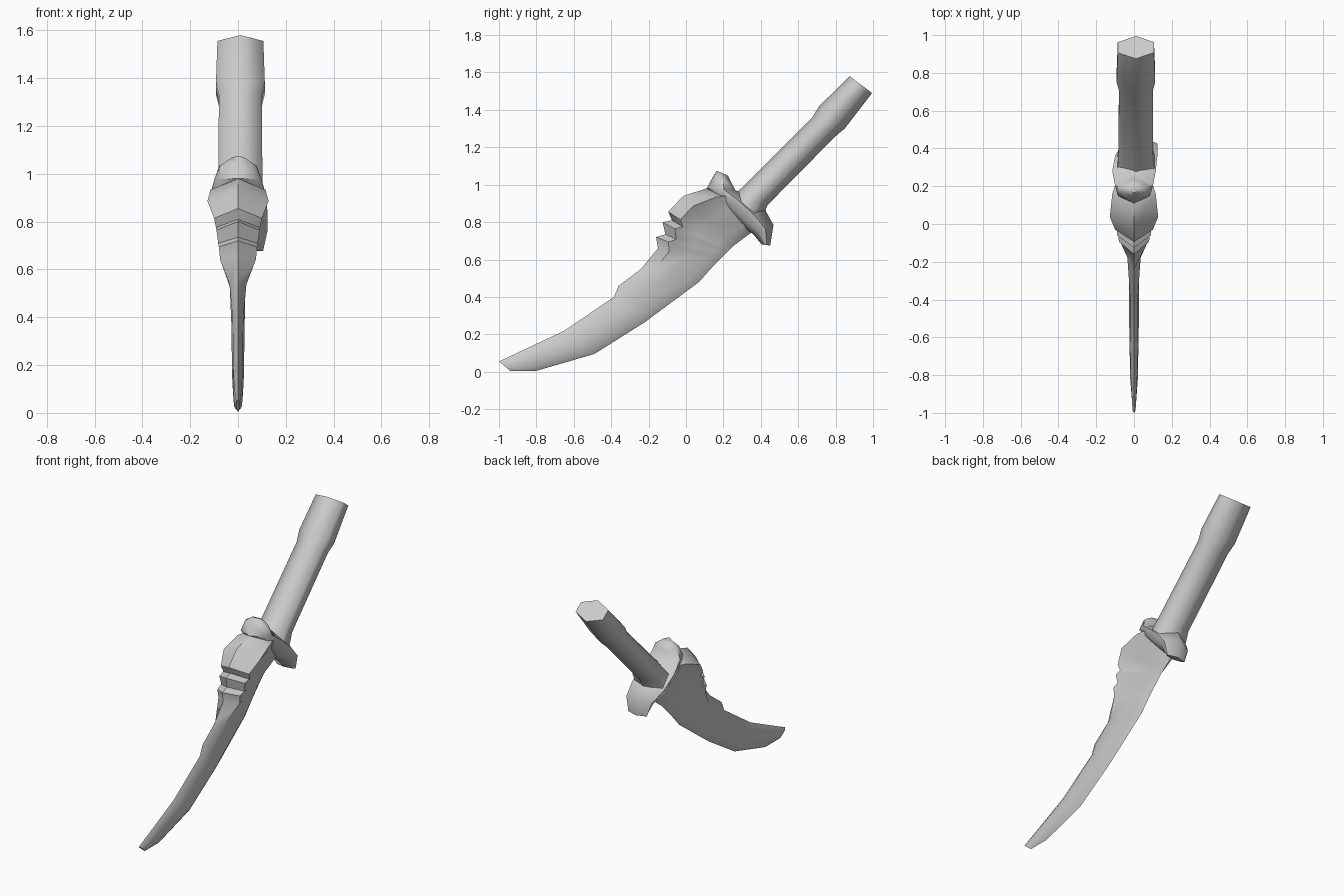
import bpy, bmesh, math
from mathutils import Vector


def ring(a, b, w, profile, cx=0.0):
    """Closed section from a to b (y, z), mirrored in x; profile = (t, width share)."""
    def pt(t, x):
        return Vector((cx + x, a[0] + (b[0] - a[0]) * t, a[1] + (b[1] - a[1]) * t))
    right = [pt(t, w * f) for t, f in profile]
    left = [pt(t, -w * f) for t, f in reversed(profile[1:-1])]
    return right + left


def loft(name, rings, angle):
    bm = bmesh.new()
    rows = [[bm.verts.new(p) for p in r] for r in rings]
    for r, s in zip(rows, rows[1:]):
        n = len(r)
        for i in range(n):
            j = (i + 1) % n
            bm.faces.new((r[i], r[j], s[j], s[i]))
    bm.faces.new(rows[0])
    bm.faces.new(rows[-1])
    bmesh.ops.recalc_face_normals(bm, faces=bm.faces)
    mesh = bpy.data.meshes.new(name)
    bm.to_mesh(mesh)
    bm.free()
    obj = bpy.data.objects.new(name, mesh)
    bpy.context.collection.objects.link(obj)
    bpy.ops.object.select_all(action='DESELECT')
    obj.select_set(True)
    bpy.context.view_layer.objects.active = obj
    bpy.ops.object.shade_smooth_by_angle(angle=math.radians(angle))
    return obj


# Curved blade: spine point, edge point, half thickness near spine, at belly
blade = [
    ((-1.00, 0.055), (-0.94, 0.005), 0.008, 0.008),
    ((-0.84, 0.13), (-0.80, 0.005), 0.016, 0.020),
    ((-0.65, 0.22), (-0.49, 0.095), 0.020, 0.025),
    ((-0.385, 0.40), (-0.22, 0.265), 0.022, 0.027),
    ((-0.36, 0.46), (-0.18, 0.295), 0.025, 0.028),
    ((-0.24, 0.55), (0.07, 0.48), 0.035, 0.030),
    ((-0.15, 0.66), (0.15, 0.57), 0.075, 0.035),
    # saw teeth on the spine
    ((-0.16, 0.72), (0.17, 0.59), 0.080, 0.036),
    ((-0.11, 0.735), (0.185, 0.605), 0.083, 0.038),
    ((-0.125, 0.80), (0.20, 0.62), 0.090, 0.040),
    ((-0.075, 0.81), (0.215, 0.635), 0.092, 0.042),
    ((-0.095, 0.855), (0.23, 0.65), 0.100, 0.044),
    ((-0.015, 0.94), (0.25, 0.67), 0.128, 0.048),
    ((0.11, 0.98), (0.35, 0.745), 0.115, 0.065),
    ((0.20, 0.98), (0.40, 0.79), 0.090, 0.070),
]
rings = []
for a, b, w, m in blade:
    k = m / w
    rings.append(ring(a, b, w, [(0, 0), (0.2, 1), (0.5, k), (0.84, k * 0.8), (1, 0)]))
loft("blade", rings, 50)

# Guard: horn at the top running down to the hook
guard = [
    ((0.165, 1.075), (0.225, 1.048), 0.03, 0.0),
    ((0.145, 1.045), (0.235, 1.025), 0.078, 0.0),
    ((0.11, 0.98), (0.265, 0.97), 0.10, 0.0),
    ((0.19, 0.88), (0.34, 0.94), 0.115, 0.0),
    ((0.28, 0.79), (0.42, 0.87), 0.112, 0.012),
    ((0.36, 0.735), (0.468, 0.785), 0.090, 0.034),
    ((0.405, 0.68), (0.45, 0.675), 0.065, 0.040),
]
loft("guard", [ring(a, b, w, [(0, 0), (0.25, 0.85), (0.6, 1), (1, 0)], cx)
               for a, b, w, cx in guard], 60)

# Six-sided handle with a flared pommel
handle = [
    ((0.24, 0.93), (0.40, 0.80), 0.100),
    ((0.305, 0.99), (0.435, 0.89), 0.092),
    ((0.675, 1.36), (0.795, 1.255), 0.090),
    ((0.712, 1.42), (0.848, 1.30), 0.102),
    ((0.875, 1.58), (0.995, 1.49), 0.096),
]
loft("handle", [ring(a, b, w, [(0, 0), (0.27, 1), (0.73, 1), (1, 0)], 0.01)
                for a, b, w in handle], 70)
